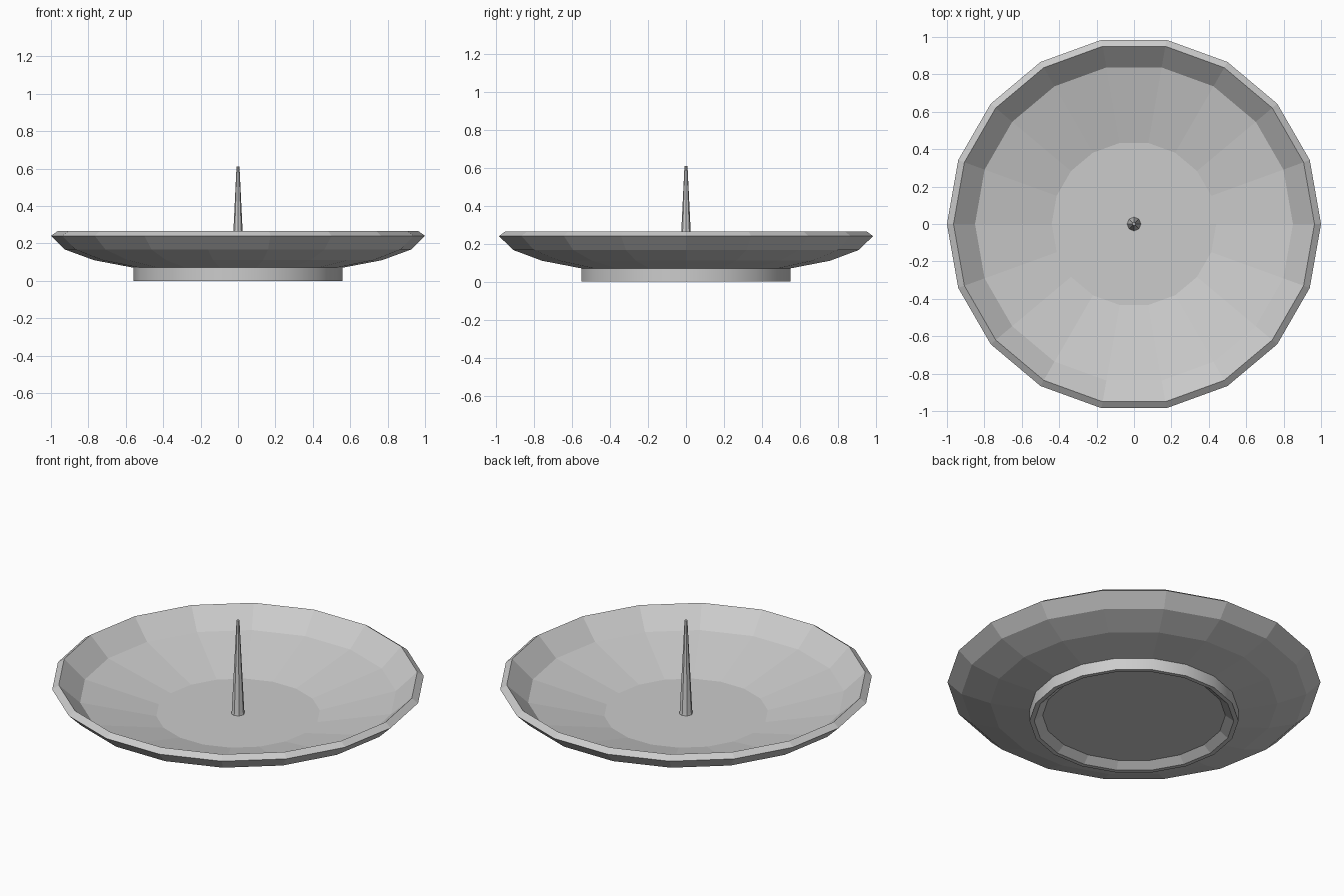
import bpy, bmesh, math

if "Cube" in bpy.data.objects:
    bpy.data.objects.remove(bpy.data.objects["Cube"])


def lathe(name, profile, sides, smooth_bands=()):
    """Revolve an (r, z) profile about z; r = 0 end points become poles."""
    bm = bmesh.new()
    rings = []
    for r, z in profile:
        if r == 0:
            rings.append([bm.verts.new((0, 0, z))] * sides)
        else:
            rings.append([bm.verts.new((r * math.cos(math.tau * i / sides),
                                        r * math.sin(math.tau * i / sides), z))
                          for i in range(sides)])
    for band, (a, b) in enumerate(zip(rings, rings[1:])):
        for i in range(sides):
            j = (i + 1) % sides
            corners = list(dict.fromkeys((a[i], a[j], b[j], b[i])))
            face = bm.faces.new(corners)
            face.smooth = band in smooth_bands
    bmesh.ops.recalc_face_normals(bm, faces=bm.faces)
    # keep profile corners crisp where smooth bands meet their neighbours
    for e in bm.edges:
        if len(e.link_faces) == 2 and e.calc_face_angle() > math.radians(30):
            e.smooth = False
    mesh = bpy.data.meshes.new(name)
    bm.to_mesh(mesh)
    bm.free()
    obj = bpy.data.objects.new(name, mesh)
    bpy.context.collection.objects.link(obj)
    return obj


# Dish with a hollow foot ring, one closed profile from underside to inner floor
lathe("dish", [
    (0, 0.035), (0.49, 0.035), (0.535, 0.0), (0.56, 0.0),   # recessed base, foot
    (0.56, 0.07), (0.77, 0.11), (0.925, 0.167),             # outer bowl
    (1.0, 0.24), (0.965, 0.265),                            # bevelled rim
    (0.85, 0.157), (0.44, 0.06), (0, 0.06),                 # inner bowl, floor
], 18, smooth_bands=(3,))

# Candle spike
lathe("spike", [(0, 0.055), (0.038, 0.055), (0.034, 0.075), (0.008, 0.61), (0, 0.61)],
      8, smooth_bands=(1, 2))
